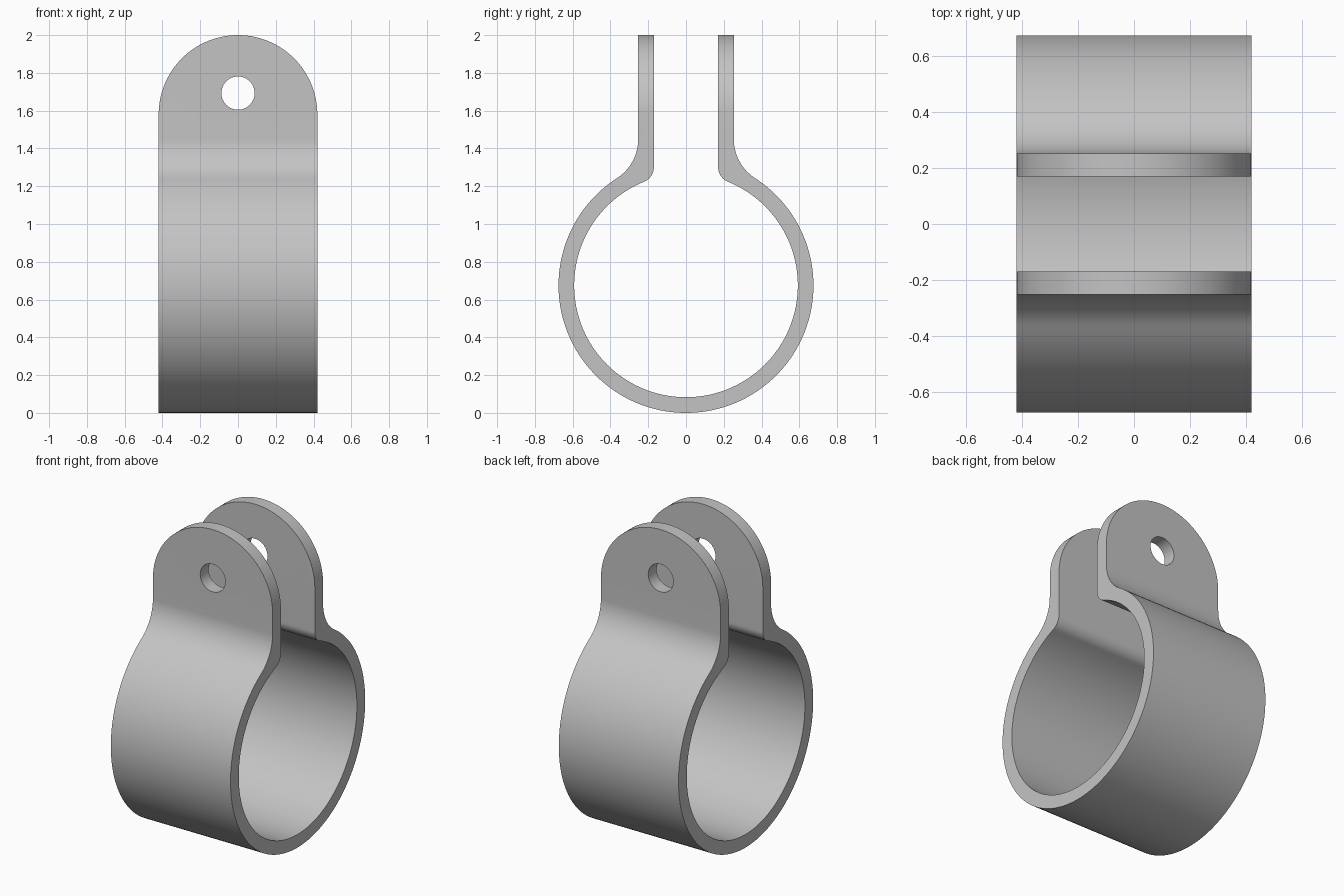
import bpy, bmesh
from math import cos, sin, pi, atan2, sqrt
from mathutils import Vector

if "Cube" in bpy.data.objects:
    bpy.data.objects.remove(bpy.data.objects["Cube"], do_unlink=True)

HALF_W = 0.42                  # half width of the strap
R_OUT, R_IN = 0.675, 0.592     # ring radii
T_OUT, T_IN = 0.253, 0.17      # tab faces, distance from the middle
BEND_OUT, BEND_IN = 0.248, 0.083
TOP, HOLE_Z, HOLE_R = 2.0, 1.693, 0.088

steel = bpy.data.materials.new("light grey metal")
steel.use_nodes = True
grey = (0.55, 0.55, 0.55, 1)
steel.diffuse_color = grey
steel.node_tree.nodes["Principled BSDF"].inputs["Base Color"].default_value = grey


def arc(cx, cy, r, a, b, n):
    return [(cx + r * cos(a + (b - a) * i / n), cy + r * sin(a + (b - a) * i / n))
            for i in range(n + 1)]


def prism(name, points, place, direction):
    """Extrude a closed 2D outline into a solid."""
    bm = bmesh.new()
    face = bm.faces.new([bm.verts.new(place(u, v)) for u, v in points])
    new = bmesh.ops.extrude_face_region(bm, geom=[face])["geom"]
    bmesh.ops.translate(bm, vec=Vector(direction),
                        verts=[g for g in new if isinstance(g, bmesh.types.BMVert)])
    bmesh.ops.recalc_face_normals(bm, faces=bm.faces)
    mesh = bpy.data.meshes.new(name)
    bm.to_mesh(mesh)
    bm.free()
    mesh.materials.append(steel)
    obj = bpy.data.objects.new(name, mesh)
    bpy.context.collection.objects.link(obj)
    return obj


def half_wall(ring, tab, bend, steps):
    """One side of the strap from ring bottom, round the bend, to the tab top."""
    cy = tab + bend
    cz = R_OUT + sqrt((ring + bend) ** 2 - cy ** 2)
    a = atan2(cz - R_OUT, cy)
    return (arc(0, R_OUT, ring, -pi / 2, a, 64)
            + arc(cy, cz, bend, a + pi, pi, steps)[1:] + [(tab, TOP + 0.1)])


def whole_wall(*args):
    half = half_wall(*args)
    return [(-y, z) for y, z in reversed(half[1:])] + half


# Strap cross-section, made over-wide and then trimmed
outline = whole_wall(R_OUT, T_OUT, BEND_OUT, 16) + whole_wall(R_IN, T_IN, BEND_IN, 12)[::-1]
clamp = prism("strap_clamp", outline, lambda y, z: (-0.5, y, z), (1, 0, 0))

# Round-topped outline and bolt hole
arch = prism("arch_cutter",
             [(-HALF_W, -0.1), (HALF_W, -0.1)] + arc(0, TOP - HALF_W, HALF_W, 0, pi, 64),
             lambda x, z: (x, -1, z), (0, 2, 0))
hole = prism("hole_cutter", arc(0, HOLE_Z, HOLE_R, 0, 2 * pi, 48)[:-1],
             lambda x, z: (x, -1, z), (0, 2, 0))

for cutter, operation in ((arch, "INTERSECT"), (hole, "DIFFERENCE")):
    cutter.hide_render = True
    mod = clamp.modifiers.new(cutter.name, "BOOLEAN")
    mod.operation, mod.object, mod.solver = operation, cutter, "EXACT"

bpy.ops.object.select_all(action="DESELECT")
clamp.select_set(True)
bpy.context.view_layer.objects.active = clamp
for mod in list(clamp.modifiers):
    bpy.ops.object.modifier_apply(modifier=mod.name)
for cutter in (arch, hole):
    bpy.data.objects.remove(cutter, do_unlink=True)
bpy.ops.object.shade_smooth_by_angle(angle=pi / 6)
